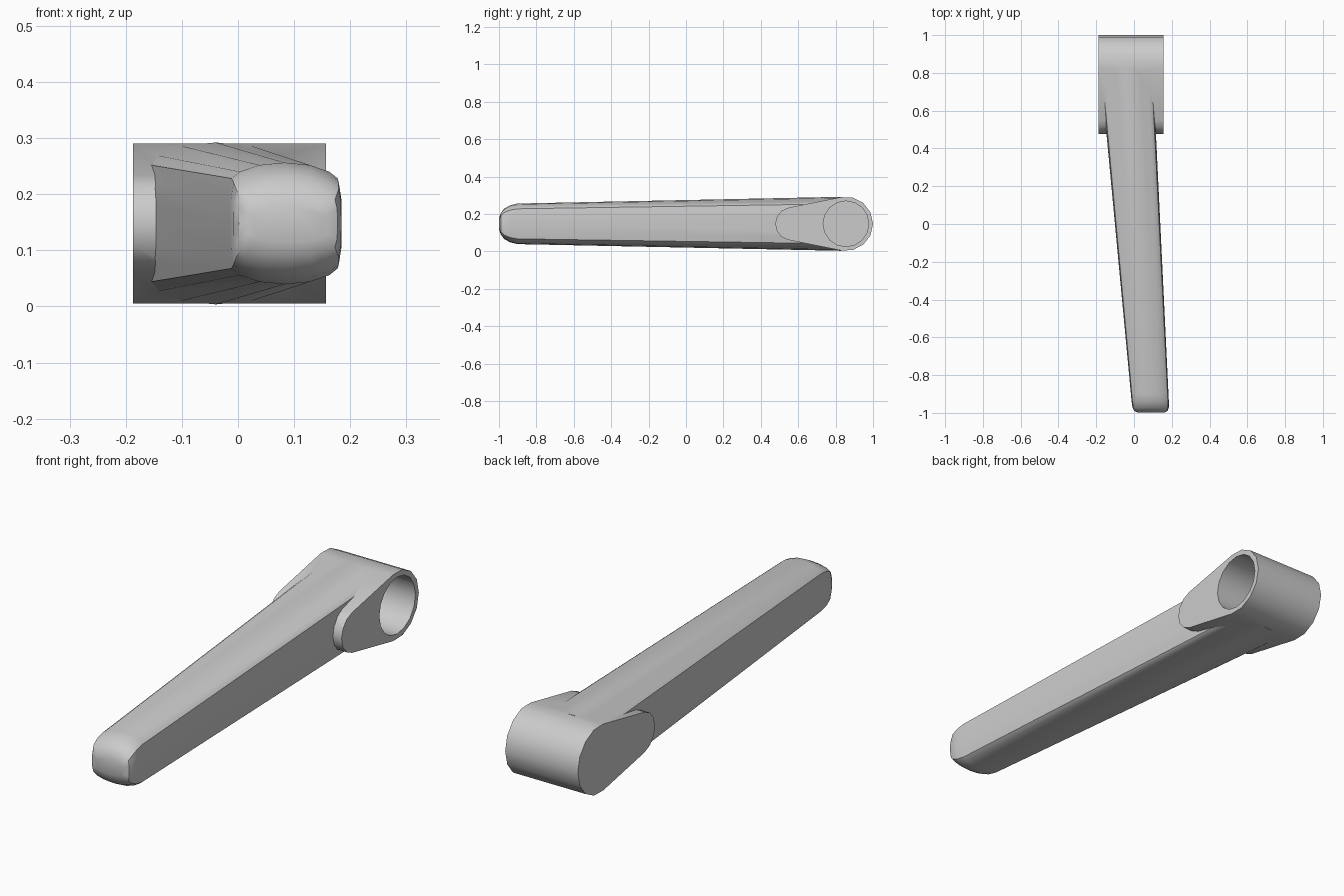
import bpy, bmesh, math

if "Cube" in bpy.data.objects:
    bpy.data.objects.remove(bpy.data.objects["Cube"])

ZC = 0.148  # height of the long axis


def make_loft(name, rings):
    """Skin a closed solid through rings that share one point count."""
    bm = bmesh.new()
    loops = [[bm.verts.new(p) for p in ring] for ring in rings]
    n = len(loops[0])
    for a, b in zip(loops, loops[1:]):
        for i in range(n):
            j = (i + 1) % n
            bm.faces.new((a[i], a[j], b[j], b[i]))
    bm.faces.new(loops[0])
    bm.faces.new(loops[-1])
    bmesh.ops.recalc_face_normals(bm, faces=bm.faces)
    mesh = bpy.data.meshes.new(name)
    bm.to_mesh(mesh)
    bm.free()
    obj = bpy.data.objects.new(name, mesh)
    bpy.context.collection.objects.link(obj)
    return obj


def arc(cy, r, start, end, steps):
    angles = [math.radians(start + (end - start) * i / steps) for i in range(steps + 1)]
    return [(cy + r * math.cos(a), ZC + r * math.sin(a)) for a in angles]


# Hub: teardrop side profile extruded across x
teardrop = arc(0.855, 0.145, -101, 101, 8) + arc(0.565, 0.088, 101, 259, 6)
hub = make_loft("lever_handle", [[(x, y, z) for y, z in teardrop] for x in (-0.187, 0.157)])

# Arm: rounded box section, tapering and leaning towards the free end
quarter = [(1, 0), (0.995, 0.45), (0.95, 0.74), (0.8, 0.85), (0.45, 0.96), (0, 1)]
section = quarter + [(-u, v) for u, v in quarter[-2::-1]]
section += [(u, -v) for u, v in section[-2:0:-1]]


def arm_ring(y, width=1.0, height=1.0):
    t = (y + 0.97) / 1.45
    cx = 0.088 - 0.103 * t
    hw = (0.098 + 0.033 * t) * width
    hh = (0.107 + 0.030 * t) * height
    return [(cx + u * hw, y, ZC + v * hh) for u, v in section]


# (y, width factor, height factor), with a rounded tip
stations = [(-0.999, 0.72, 0.3), (-0.99, 0.9, 0.54), (-0.972, 0.98, 0.76),
            (-0.94, 1, 0.92), (-0.9, 1, 1), (0.83, 1, 1)]
arm = make_loft("arm_helper", [arm_ring(*s) for s in stations])

# Blind socket on the right side of the hub
bore = arc(0.855, 0.122, 0, 337.5, 15)
socket = make_loft("socket_cutter", [[(x, y, z) for y, z in bore] for x in (-0.12, 0.2)])

# Join the arm, then cut the socket
bpy.context.view_layer.objects.active = hub
hub.select_set(True)
for helper, op in ((arm, 'UNION'), (socket, 'DIFFERENCE')):
    mod = hub.modifiers.new(helper.name, 'BOOLEAN')
    mod.operation = op
    mod.solver = 'EXACT'
    mod.object = helper
    bpy.ops.object.modifier_apply(modifier=mod.name)
    bpy.data.objects.remove(helper)

bpy.ops.object.shade_smooth_by_angle(angle=math.radians(35))
